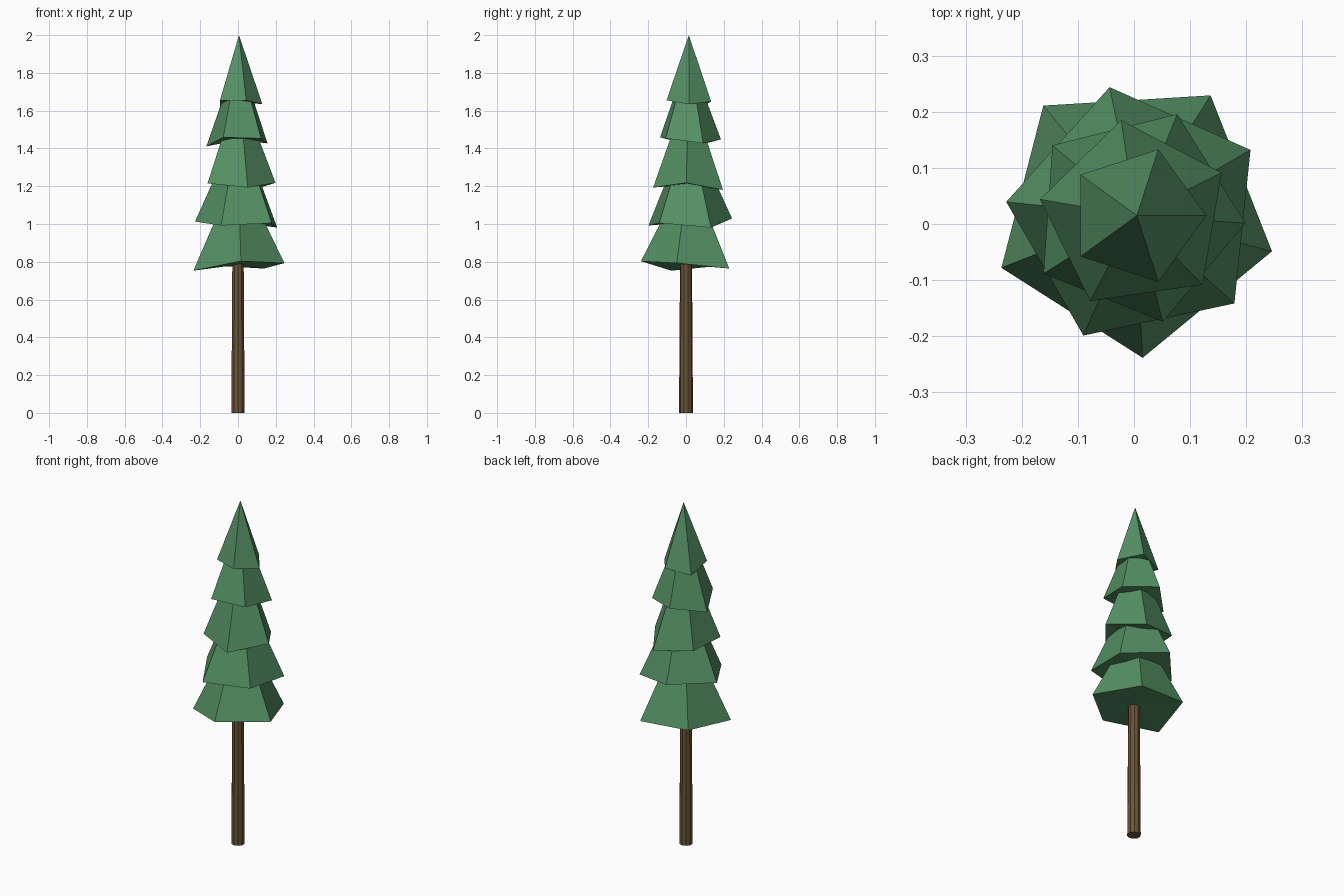
import bpy, math

if "Cube" in bpy.data.objects:
    bpy.data.objects.remove(bpy.data.objects["Cube"])


def material(name, rgb):
    m = bpy.data.materials.new(name)
    m.diffuse_color = (*rgb, 1)
    m.use_nodes = True
    m.node_tree.nodes["Principled BSDF"].inputs["Base Color"].default_value = m.diffuse_color
    return m


def add_mesh(name, verts, faces, mat):
    me = bpy.data.meshes.new(name)
    me.from_pydata(verts, [], faces)
    me.materials.append(mat)
    ob = bpy.data.objects.new(name, me)
    bpy.context.collection.objects.link(ob)
    return ob


green = material("foliage_green", (0.09, 0.28, 0.125))
brown = material("bark_brown", (0.15, 0.09, 0.035))

# Trunk: slightly tapered, reaching into the lowest tier
bpy.ops.mesh.primitive_cone_add(vertices=10, radius1=0.037, radius2=0.031,
                                depth=0.9, location=(0, 0, 0.45))
trunk = bpy.context.object
trunk.name = "trunk"
trunk.data.materials.append(brown)

# Foliage tiers: first corner angle, radius, centre x, apex z, uneven rim heights
tiers = [
    (57.5, 0.254, 0.000, 1.30, (0.764, 0.782, 0.753, 0.803, 0.793)),
    (30.0, 0.234, 0.005, 1.53, (0.981, 1.029, 1.013, 0.992, 1.005)),
    (-4.0, 0.195, 0.004, 1.73, (1.218, 1.180, 1.215, 1.215, 1.193)),
    (26.3, 0.172, 0.002, 1.90, (1.427, 1.448, 1.411, 1.459, 1.453)),
    (0.0, 0.124, 0.005, 2.00, (1.634, 1.648, 1.623, 1.655, 1.655)),
]
CY = 0.015
for n, (start, r, cx, apex, rim) in enumerate(tiers, 1):
    verts = []
    for i, z in enumerate(rim):
        a = math.radians(start + 72 * i)
        verts.append((cx + r * math.cos(a), CY + r * math.sin(a), z))
    verts += [(cx, CY, apex), (cx, CY, sum(rim) / 5 + 0.005)]
    faces = []
    for i in range(5):
        j = (i + 1) % 5
        faces += [(i, j, 5), (j, i, 6)]
    add_mesh(f"foliage_tier_{n}", verts, faces, green)
